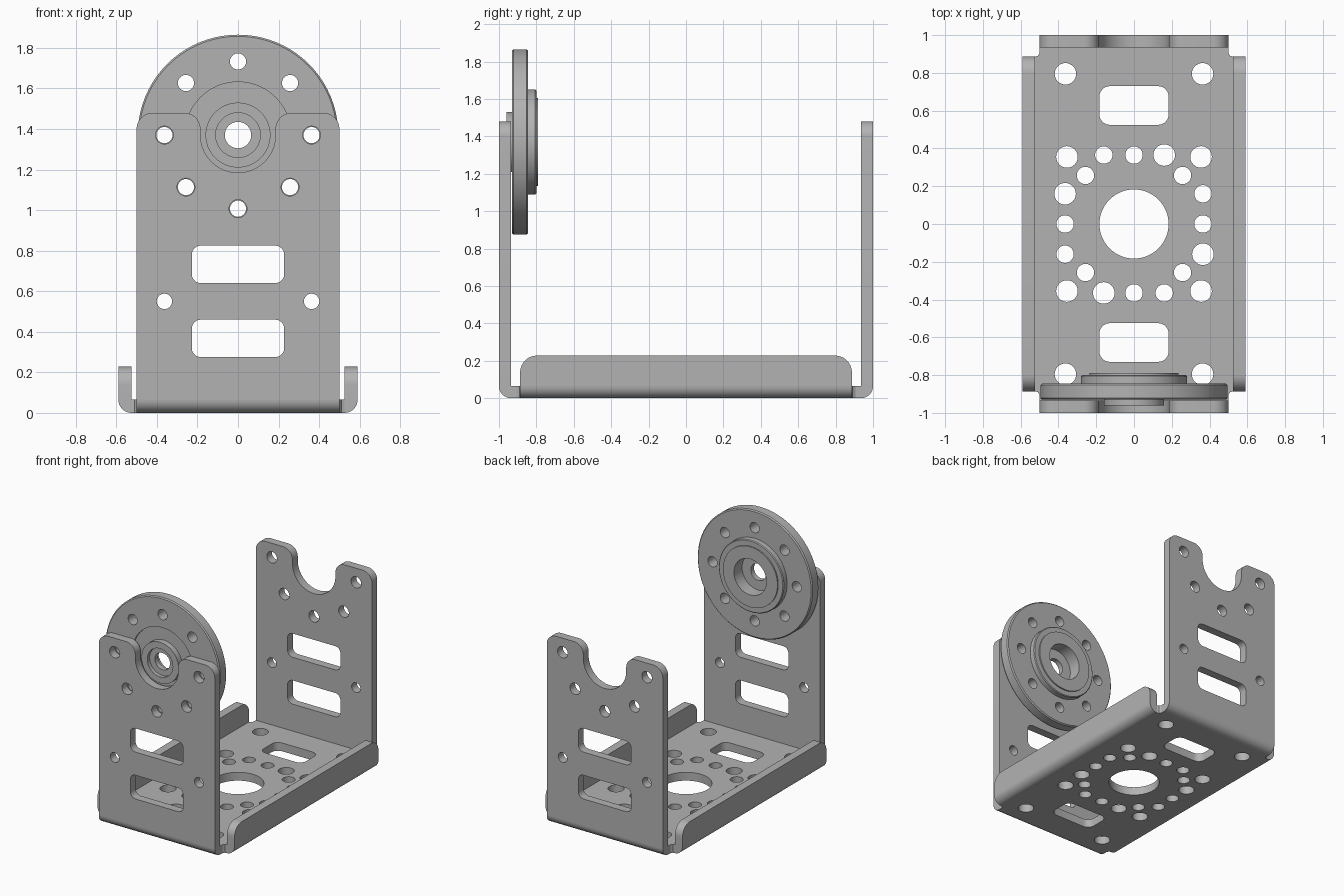
import bpy, bmesh
from math import sin, cos, pi, radians
from mathutils import Matrix, Vector

cube = bpy.data.objects.get("Cube")
if cube:
    bpy.data.objects.remove(cube, do_unlink=True)

GREY = (0.45, 0.45, 0.45, 1)
metal = bpy.data.materials.new("grey metal")
metal.diffuse_color = GREY
metal.use_nodes = True
metal.node_tree.nodes["Principled BSDF"].inputs["Base Color"].default_value = GREY

T = 0.065          # sheet thickness
AXIS_Z = 1.37      # hub axis height
FLAT = Matrix.Identity(4)
UPRIGHT = Matrix.Rotation(pi / 2, 4, 'X')                      # profile in x, z
SIDEWAYS = Matrix.Rotation(pi / 2, 4, 'Z') @ UPRIGHT           # profile in y, z


def arc(cx, cy, r, a0, a1, n=10):
    steps = [radians(a0 + (a1 - a0) * i / n) for i in range(n + 1)]
    return [(cx + r * cos(a), cy + r * sin(a)) for a in steps]


def circle(cx, cy, r, n=32):
    return arc(cx, cy, r, 0, 360, n)[:-1]


def slot(w, y0, y1, r):
    return (arc(w - r, y1 - r, r, 0, 90, 6) + arc(r - w, y1 - r, r, 90, 180, 6)
            + arc(r - w, y0 + r, r, 180, 270, 6) + arc(w - r, y0 + r, r, 270, 360, 6))


def add_object(name, mesh):
    ob = bpy.data.objects.new(name, mesh)
    bpy.context.collection.objects.link(ob)
    return ob


def finish(ob):
    bm = bmesh.new()
    bm.from_mesh(ob.data)
    bmesh.ops.remove_doubles(bm, verts=bm.verts, dist=1e-5)
    bmesh.ops.recalc_face_normals(bm, faces=bm.faces)
    bm.to_mesh(ob.data)
    bm.free()
    ob.data.materials.clear()
    ob.data.materials.append(metal)
    bpy.ops.object.select_all(action='DESELECT')
    ob.select_set(True)
    bpy.context.view_layer.objects.active = ob
    bpy.ops.object.shade_smooth_by_angle(angle=radians(30))


def plate(name, loops, thick, orient, centre):
    """Extrude an outline with holes, centred on its own plane."""
    cu = bpy.data.curves.new(name, 'CURVE')
    cu.dimensions = '2D'
    cu.fill_mode = 'BOTH'
    cu.extrude = thick / 2
    for loop in loops:
        sp = cu.splines.new('POLY')
        sp.points.add(len(loop) - 1)
        for p, (x, y) in zip(sp.points, loop):
            p.co = (x, y, 0, 1)
        sp.use_cyclic_u = True
    tmp = add_object(name + " outline", cu)
    dg = bpy.context.evaluated_depsgraph_get()
    mesh = bpy.data.meshes.new_from_object(tmp.evaluated_get(dg))
    bpy.data.objects.remove(tmp, do_unlink=True)
    mesh.transform(Matrix.Translation(centre) @ orient)
    ob = add_object(name, mesh)
    finish(ob)
    return ob


# base plate with its hole pattern, repeated at quarter turns
outline = []
for sx, sy in ((1, 1), (-1, 1), (-1, -1), (1, -1)):
    corner = [(0.525, 0.885), (0.51, 0.89), (0.5, 0.905), (0.5, 0.935)]
    corner = [(sx * x, sy * y) for x, y in corner]
    outline += corner if sx * sy > 0 else corner[::-1]
loops = [outline, circle(0, 0, 0.183, 64),
         slot(0.183, 0.525, 0.73, 0.055), slot(0.183, -0.73, -0.525, 0.055)]
loops += [circle(sx * 0.363, sy * 0.795, 0.057) for sx in (-1, 1) for sy in (-1, 1)]
pattern = [(0, 0.365, 0.046), (0.257, 0.257, 0.046), (0.16, 0.365, 0.057),
           (-0.16, 0.365, 0.046), (0.355, 0.355, 0.057)]
for k in range(4):
    c, s = round(cos(k * pi / 2)), round(sin(k * pi / 2))
    loops += [circle(c * x + s * y, c * y - s * x, r) for x, y, r in pattern]
plate("base_plate", loops, T, FLAT, (0, 0, T / 2))

# end walls with cradle notch, slots and screw holes
wall = [(-0.5, T), (0.5, T)]
wall += arc(0.42, 1.4, 0.08, 0, 90) + arc(0.265, 1.4, 0.08, 90, 180)
wall += arc(0, AXIS_Z, 0.185, 0, -180, 32)
wall += arc(-0.265, 1.4, 0.08, 0, 90) + arc(-0.42, 1.4, 0.08, 90, 180)
holes = [circle(0.363 * cos(a), AXIS_Z + 0.363 * sin(a), 0.044)
         for a in (-k * pi / 4 for k in range(5))]
holes += [circle(x, 0.55, 0.038) for x in (-0.363, 0.363)]
holes += [slot(0.228, z, z + 0.185, 0.045) for z in (0.275, 0.64)]
for name, side in (("front", -1), ("back", 1)):
    plate(name + "_wall", [wall] + holes, T, UPRIGHT, (0, side * (1 - T / 2), 0))
    bend = [(side * 0.935, T)] + [(side * x, z) for x, z in arc(0.935, T, T, -90, 0)]
    plate(name + "_bend", [bend], 1.0, SIDEWAYS, (0, 0, 0))

# low side flanges
flange = [(-0.887, T), (0.887, T)]
flange += arc(0.797, 0.138, 0.09, 0, 90) + arc(-0.797, 0.138, 0.09, 90, 180)
for name, side in (("right", -1), ("left", 1)):
    plate(name + "_flange", [flange], T, SIDEWAYS, (side * (0.59 - T / 2), 0, 0))
    bend = [(side * 0.525, T)] + [(side * x, z) for x, z in arc(0.525, T, T, -90, 0)]
    plate(name + "_flange_bend", [bend], 1.774, UPRIGHT, (0, 0, 0))

# turned hub disc: radius and depth along the axis
profile = [(0.065, -0.93), (0.11, -0.93), (0.11, -0.96), (0.16, -0.96),
           (0.16, -0.915), (0.262, -0.915), (0.262, -0.93), (0.487, -0.93),
           (0.495, -0.922), (0.495, -0.853), (0.487, -0.845), (0.28, -0.845),
           (0.28, -0.806), (0.274, -0.8), (0.235, -0.8), (0.235, -0.79),
           (0.14, -0.79), (0.14, -0.89), (0.065, -0.89)]
bm = bmesh.new()
ring = [bm.verts.new((r, y, AXIS_Z)) for r, y in profile]
edges = [bm.edges.new((ring[i - 1], ring[i])) for i in range(len(ring))]
bmesh.ops.spin(bm, geom=ring + edges, cent=(0, 0, AXIS_Z), axis=(0, 1, 0),
               angle=2 * pi, steps=80)
bmesh.ops.remove_doubles(bm, verts=bm.verts, dist=1e-4)
bmesh.ops.recalc_face_normals(bm, faces=bm.faces)
mesh = bpy.data.meshes.new("hub_disc")
bm.to_mesh(mesh)
bm.free()
disc = add_object("hub_disc", mesh)

# ring of eight screw holes through the disc
bm = bmesh.new()
for k in range(8):
    a = k * pi / 4
    spot = Vector((0.363 * cos(a), -0.89, AXIS_Z + 0.363 * sin(a)))
    bmesh.ops.create_cone(bm, cap_ends=True, segments=24, radius1=0.04, radius2=0.04,
                          depth=0.3, matrix=Matrix.Translation(spot) @ UPRIGHT)
mesh = bpy.data.meshes.new("hole_cutter")
bm.to_mesh(mesh)
bm.free()
cutter = add_object("hole_cutter", mesh)
cutter.hide_render = True
mod = disc.modifiers.new("screw holes", 'BOOLEAN')
mod.operation = 'DIFFERENCE'
mod.solver = 'EXACT'
mod.object = cutter
dg = bpy.context.evaluated_depsgraph_get()
disc_mesh = bpy.data.meshes.new_from_object(disc.evaluated_get(dg))
disc.modifiers.clear()
disc.data = disc_mesh
bpy.data.objects.remove(cutter, do_unlink=True)
finish(disc)
